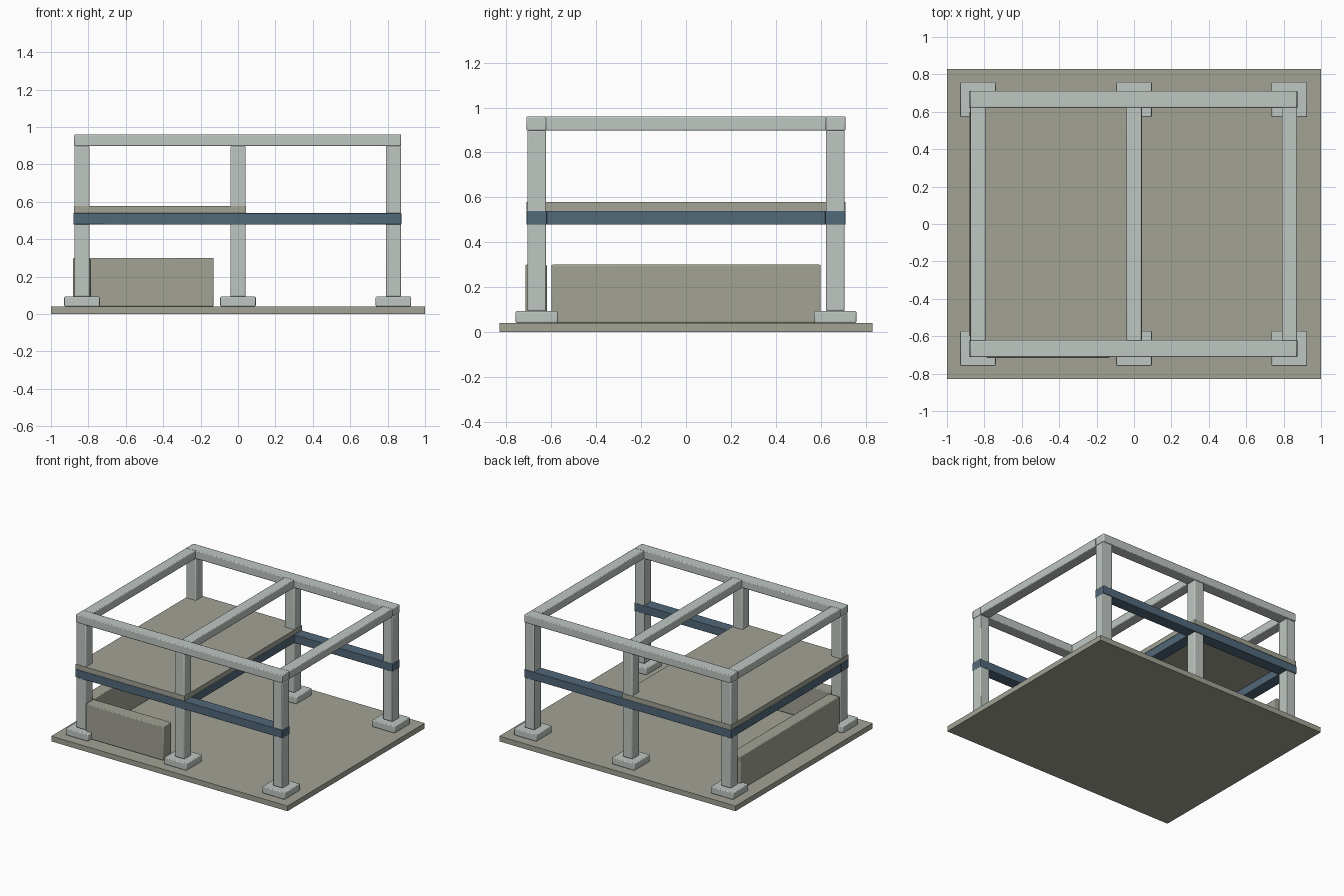
import bpy

if "Cube" in bpy.data.objects:
    bpy.data.objects.remove(bpy.data.objects["Cube"])


def material(name, color):
    m = bpy.data.materials.new(name)
    m.diffuse_color = (*color, 1.0)
    m.use_nodes = True
    m.node_tree.nodes["Principled BSDF"].inputs["Base Color"].default_value = m.diffuse_color
    return m


concrete = material("pale concrete", (0.52, 0.57, 0.54))
stone = material("warm grey stone", (0.36, 0.365, 0.30))
steel = material("blue steel", (0.083, 0.14, 0.195))


def box(name, x, y, z, mat, bevel=0.006):
    """Box from (min, max) ranges, with softened edges."""
    bpy.ops.mesh.primitive_cube_add(
        size=1, location=[(a + b) / 2 for a, b in (x, y, z)])
    ob = bpy.context.object
    ob.name = name
    ob.scale = [b - a for a, b in (x, y, z)]
    bpy.ops.object.transform_apply(location=False, rotation=False, scale=True)
    ob.data.materials.append(mat)
    if bevel:
        mod = ob.modifiers.new("soft edges", 'BEVEL')
        mod.width = bevel
        mod.segments = 2
        bpy.ops.object.shade_smooth_by_angle()
    return ob


def around(c, half):
    return (c - half, c + half)


COLS = (("left", -0.834), ("middle", 0.0), ("right", 0.831))
SIDES = (("front", -1), ("back", 1))

# ground slab
box("ground_slab", (-1, 1), (-0.83, 0.83), (0, 0.04), stone, 0)

# footings and columns
for side, s in SIDES:
    for col, x in COLS:
        box(f"{side}_{col}_footing", around(x, 0.095), around(s * 0.665, 0.094),
            (0.04, 0.093), concrete)
        box(f"{side}_{col}_column", around(x, 0.041), around(s * 0.665, 0.042),
            (0.093, 0.897), concrete)

    # long beams at the roof and the middle floor
    y = around(s * 0.666, 0.045)
    box(f"{side}_roof_beam", (-0.876, 0.872), y, (0.897, 0.96), concrete)
    box(f"{side}_floor_beam", (-0.88, 0.873), y, (0.478, 0.54), steel, 0.003)

# cross beams
for col, x in COLS:
    box(f"{col}_roof_cross_beam", around(x, 0.041), (-0.625, 0.625),
        (0.897, 0.96), concrete)
for col, x in COLS[:2]:
    box(f"{col}_floor_cross_beam", around(x, 0.043), (-0.622, 0.622),
        (0.478, 0.54), steel, 0.003)

# floor slab over the left bay
box("floor_slab", (-0.877, 0.043), (-0.71, 0.71), (0.541, 0.578), stone, 0)

# low walls
box("front_low_wall", (-0.79, -0.13), (-0.716, -0.62), (0.04, 0.30), stone)
box("left_low_wall", (-0.882, -0.79), (-0.60, 0.60), (0.04, 0.30), stone)
